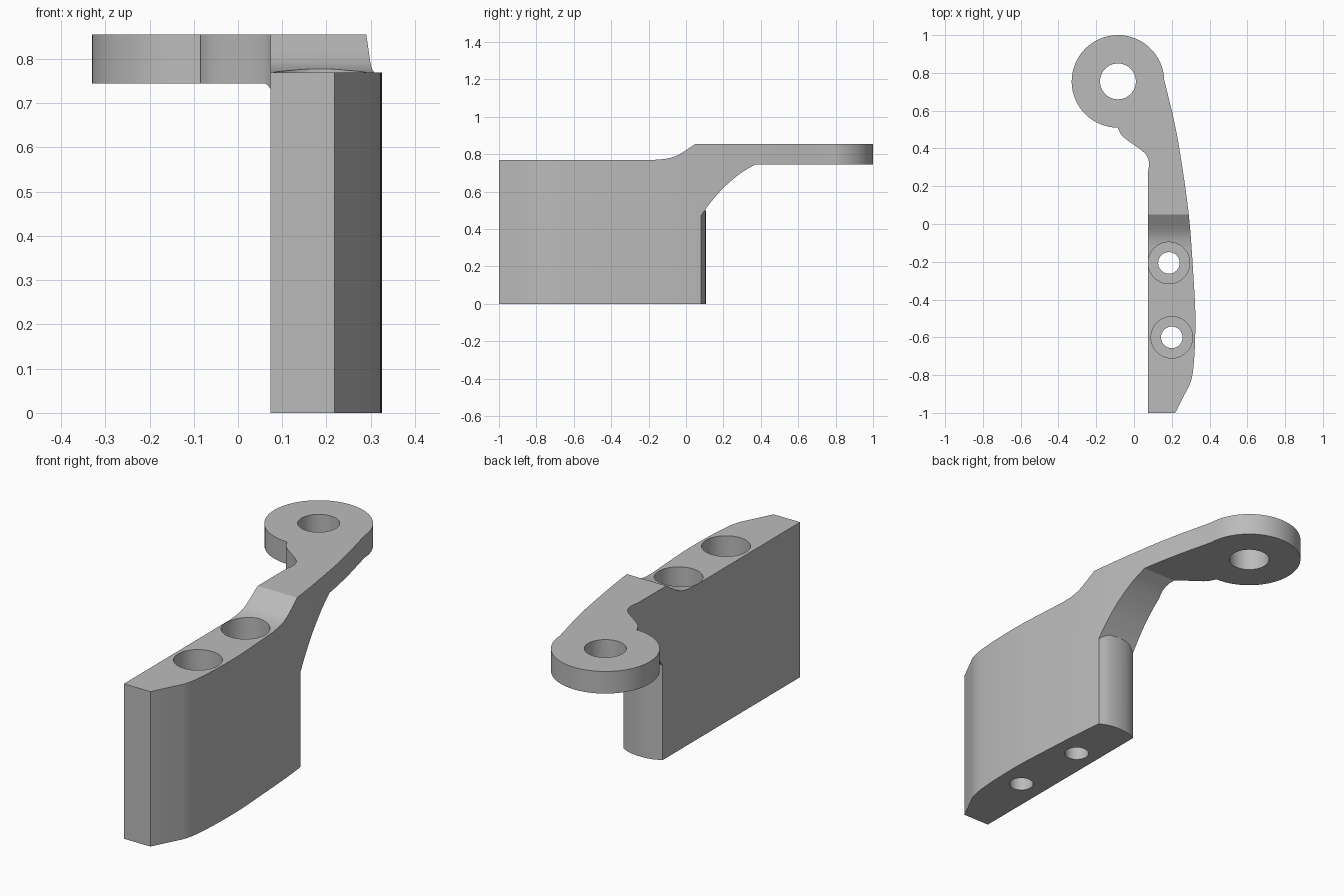
import bpy, bmesh, math
from mathutils import Vector

if "Cube" in bpy.data.objects:
    bpy.data.objects.remove(bpy.data.objects["Cube"], do_unlink=True)

grey = bpy.data.materials.new("plain grey")
grey.use_nodes = True
grey.diffuse_color = (0.5, 0.5, 0.5, 1)
grey.node_tree.nodes["Principled BSDF"].inputs["Base Color"].default_value = (0.5, 0.5, 0.5, 1)


def spline(points, steps=6):
    """Smooth curve through the given 2D points."""
    p = [Vector(q) for q in points]
    p = [2 * p[0] - p[1]] + p + [2 * p[-1] - p[-2]]
    out = []
    for a, b, c, d in zip(p, p[1:], p[2:], p[3:]):
        for i in range(steps):
            t = i / steps
            out.append(0.5 * (2 * b + (c - a) * t + (2 * a - 5 * b + 4 * c - d) * t ** 2
                              + (3 * b - a - 3 * c + d) * t ** 3))
    return out + [p[-2]]


def arc(cx, cy, r, start, end, steps=48):
    angles = [math.radians(start + (end - start) * i / steps) for i in range(steps + 1)]
    return [Vector((cx + r * math.cos(a), cy + r * math.sin(a))) for a in angles]


def prism(name, outline, low, high, place):
    """Extrude a 2D outline; place maps (u, v, height) to a 3D position."""
    bm = bmesh.new()
    face = bm.faces.new([bm.verts.new(place(u, v, low)) for u, v in outline])
    shift = Vector(place(0, 0, high)) - Vector(place(0, 0, low))
    top = bmesh.ops.extrude_face_region(bm, geom=[face])["geom"]
    bmesh.ops.translate(bm, vec=shift, verts=[g for g in top if isinstance(g, bmesh.types.BMVert)])
    bmesh.ops.recalc_face_normals(bm, faces=bm.faces)
    mesh = bpy.data.meshes.new(name)
    bm.to_mesh(mesh)
    bm.free()
    mesh.materials.append(grey)
    obj = bpy.data.objects.new(name, mesh)
    bpy.context.collection.objects.link(obj)
    return obj


def upright(u, v, h):
    return (u, v, h)


def sideways(u, v, h):
    return (h, u, v)


def combine(obj, tool, operation):
    mod = obj.modifiers.new(operation.lower(), 'BOOLEAN')
    mod.operation, mod.object, mod.solver = operation, tool, 'EXACT'
    bpy.context.view_layer.objects.active = obj
    bpy.ops.object.modifier_apply(modifier=mod.name)
    bpy.data.objects.remove(tool, do_unlink=True)


# Plan outline: straight inner wall, curved outer wall, hook and round eye
outer = spline([(0.218, -1), (0.295, -0.85), (0.318, -0.72), (0.325, -0.5), (0.316, -0.3),
                (0.29, 0.05), (0.24, 0.4), (0.205, 0.58)])
outer = [Vector((0.218, -1))] + [p for p in outer if p.y > -0.86]
eye = arc(-0.085, 0.755, 0.245, 2, 270)
hook = spline([(-0.085, 0.505), (-0.065, 0.47), (-0.03, 0.44), (0.04, 0.39),
               (0.068, 0.36), (0.08, 0.32), (0.073, 0.27)], 4)
bracket = prism("bracket", outer + eye + hook + [Vector((0.073, -1))], -0.1, 1, upright)

# Side profile: tall block, ramp up to the thin arm, curved gusset beneath
ramp = spline([(-0.17, 0.77), (-0.1, 0.777), (-0.04, 0.797), (0.05, 0.855)], 5)
gusset = spline([(0.37, 0.745), (0.29, 0.697), (0.2, 0.62), (0.13, 0.54), (0.08, 0.47)], 5)
profile = [(-1.1, 0), (-1.1, 0.77)] + ramp + [(1.1, 0.855), (1.1, 0.745)] + gusset + [(0.08, 0)]
combine(bracket, prism("side_profile", profile, -0.6, 0.6, sideways), 'INTERSECT')

# Bowed rear end of the block
bow = spline([(0.286, 0.08), (0.24, 0.099), (0.18, 0.106), (0.12, 0.099), (0.073, 0.08)], 5)
rear = prism("rear_bow", bow + [Vector((0.073, 0.03)), Vector((0.286, 0.03))], 0, 0.5, upright)
combine(bracket, rear, 'UNION')

# Eye hole and two counterbored screw holes
holes = [(-0.085, 0.755, 0.095, 0.5)]
for x, y in ((0.185, -0.206), (0.2, -0.6)):
    holes += [(x, y, 0.057, -0.2), (x, y, 0.11, 0.545)]
for x, y, r, floor in holes:
    cutter = prism("hole_cutter", arc(x, y, r, 0, 352.5, 47), floor, 1.2, upright)
    combine(bracket, cutter, 'DIFFERENCE')

bpy.ops.object.select_all(action='DESELECT')
bracket.select_set(True)
bpy.context.view_layer.objects.active = bracket
bpy.ops.object.shade_smooth_by_angle(angle=math.radians(25))
